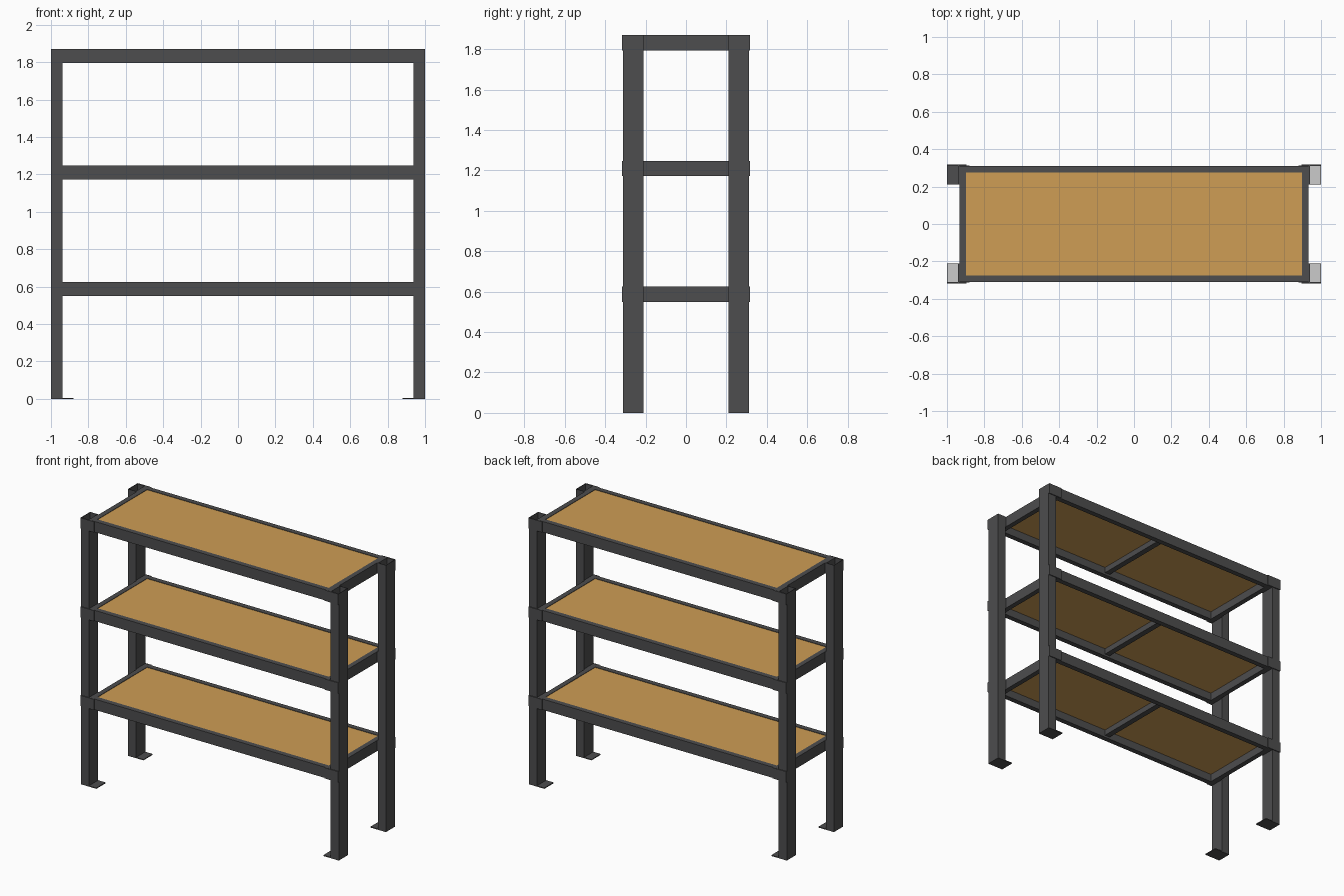
import bpy

if "Cube" in bpy.data.objects:
    bpy.data.objects.remove(bpy.data.objects["Cube"])


def material(name, rgb):
    m = bpy.data.materials.new(name)
    m.diffuse_color = (*rgb, 1)
    m.use_nodes = True
    m.node_tree.nodes["Principled BSDF"].inputs["Base Color"].default_value = m.diffuse_color
    return m


STEEL = material("dark steel", (0.075, 0.075, 0.077))
WOOD = material("tan board", (0.62, 0.34, 0.09))
PALE = material("pale grey", (0.6, 0.6, 0.6))


def mesh(name, verts, faces, mat):
    me = bpy.data.meshes.new(name)
    me.from_pydata(verts, [], faces)
    me.materials.append(mat)
    ob = bpy.data.objects.new(name, me)
    bpy.context.collection.objects.link(ob)
    return ob


def box(name, xs, ys, zs, mat):
    x0, x1 = sorted(xs)
    y0, y1 = sorted(ys)
    z0, z1 = sorted(zs)
    verts = [(x, y, z) for z in (z0, z1) for x, y in
             ((x0, y0), (x1, y0), (x1, y1), (x0, y1))]
    faces = [(3, 2, 1, 0), (4, 5, 6, 7)]
    faces += [(i, (i + 1) % 4, (i + 1) % 4 + 4, i + 4) for i in range(4)]
    return mesh(name, verts, faces, mat)


def tube(name, xs, ys, zs, wall, mat):
    # rectangular tube, open at both ends
    x0, x1 = sorted(xs)
    y0, y1 = sorted(ys)
    verts = []
    for z in zs:
        for w in (0, wall):
            verts += [(x0 + w, y0 + w, z), (x1 - w, y0 + w, z),
                      (x1 - w, y1 - w, z), (x0 + w, y1 - w, z)]
    faces = []
    for i in range(4):
        j = (i + 1) % 4
        faces += [(i, j, j + 8, i + 8), (j + 4, i + 4, i + 12, j + 12),
                  (i + 8, j + 8, j + 12, i + 12), (j, i, i + 4, j + 4)]
    return mesh(name, verts, faces, mat)


TOP = 1.87
RAIL = 0.075
LEVELS = (0.625, 1.247, TOP)

# hollow posts with feet and pale inner bottoms
for sx in (-1, 1):
    for sy in (-1, 1):
        side = ("front" if sy < 0 else "back") + ("_left" if sx < 0 else "_right")
        tube(side + "_post", (sx, sx * 0.937), (sy * 0.21, sy * 0.312),
             (0.006, TOP), 0.003, STEEL)
        box(side + "_foot", (sx, sx * 0.88), (sy * 0.21, sy * 0.312),
            (0, 0.006), STEEL)
        if (sx, sy) != (-1, 1):
            box(side + "_post_bottom", (sx * 0.997, sx * 0.94),
                (sy * 0.213, sy * 0.309), (0.006, 0.009), PALE)

# shelves
for n, z in enumerate(LEVELS, 1):
    p = f"shelf_{n}_"
    low = z - RAIL
    box(p + "board", (-0.897, 0.897), (-0.275, 0.275), (z - 0.02, z - 0.003), WOOD)
    box(p + "cross_bar", (-0.02, 0.02), (-0.275, 0.275), (low + 0.015, z - 0.02), STEEL)
    for sy in (-1, 1):
        box(p + "long_rail", (-0.932, 0.932), (sy * 0.275, sy * 0.311), (low, z), STEEL)
    for sx in (-1, 1):
        box(p + "end_rail", (sx * 0.897, sx * 0.932), (-0.275, 0.275), (low, z), STEEL)
        # angle brackets joining rails to posts
        for sy in (-1, 1):
            box(p + "outer_bracket", (sx, sx * 0.895), (sy * 0.312, sy * 0.318),
                (low, z), STEEL)
            box(p + "inner_bracket", (sx * 0.932, sx * 0.937),
                (sy * 0.21, sy * 0.312), (low, z), STEEL)
